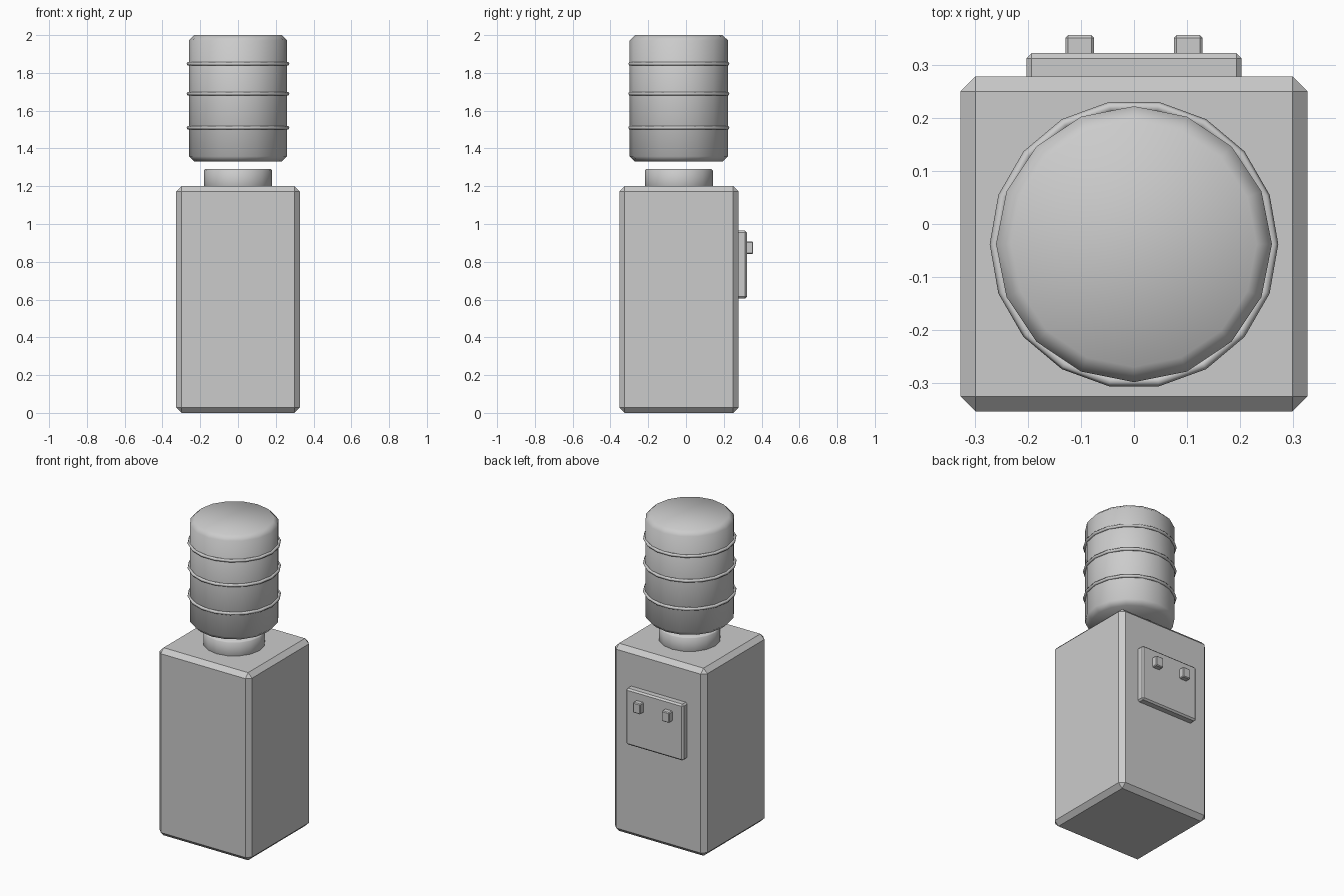
import bpy
import math

cube = bpy.data.objects.get("Cube")
if cube:
    bpy.data.objects.remove(cube, do_unlink=True)

AXIS_Y = -0.038  # centre line of the cabinet and bottle

grey = bpy.data.materials.new("plain grey")
grey.use_nodes = True
colour = (0.6, 0.6, 0.6, 1)
grey.diffuse_color = colour
grey.node_tree.nodes["Principled BSDF"].inputs["Base Color"].default_value = colour


def finish(name, bevel=0, smooth=None):
    ob = bpy.context.object
    ob.name = name
    ob.data.materials.append(grey)
    if bevel:
        mod = ob.modifiers.new("bevel", 'BEVEL')
        mod.width = bevel
        mod.segments = 1
        mod.limit_method = 'ANGLE'
        mod.angle_limit = math.radians(40)
        bpy.ops.object.modifier_apply(modifier="bevel")
    if smooth:
        bpy.ops.object.shade_smooth_by_angle(angle=math.radians(smooth))
    return ob


def box(name, low, high, bevel):
    centre = [(a + b) / 2 for a, b in zip(low, high)]
    bpy.ops.mesh.primitive_cube_add(size=1, location=centre)
    bpy.context.object.scale = [b - a for a, b in zip(low, high)]
    bpy.ops.object.transform_apply(location=False, rotation=False, scale=True)
    return finish(name, bevel)


def drum(name, radius, bottom, top, bevel):
    bpy.ops.mesh.primitive_cylinder_add(
        vertices=16, radius=radius, depth=top - bottom,
        location=(0, AXIS_Y, (bottom + top) / 2))
    return finish(name, bevel, smooth=75)


# Cabinet and the rear tap panel with its two buttons
box("cabinet", (-0.327, -0.353, 0), (0.327, 0.278, 1.2), 0.028)
box("tap_panel", (-0.203, 0.26, 0.605), (0.203, 0.322, 0.965), 0.01)
for side, x in (("left", 0.102), ("right", -0.102)):
    box(side + "_button", (x - 0.027, 0.31, 0.842), (x + 0.027, 0.356, 0.908), 0.005)

# Collar and the bottle floating just above it
drum("collar", 0.18, 1.17, 1.29, 0.006)
drum("bottle", 0.26, 1.33, 2.0, 0.028)

# Raised hoops around the bottle
for i, z in enumerate((1.51, 1.69, 1.848)):
    bpy.ops.mesh.primitive_torus_add(
        major_segments=18, minor_segments=6, major_radius=0.262,
        minor_radius=0.01, location=(0, AXIS_Y, z))
    finish(f"bottle_hoop_{i + 1}", smooth=75)
